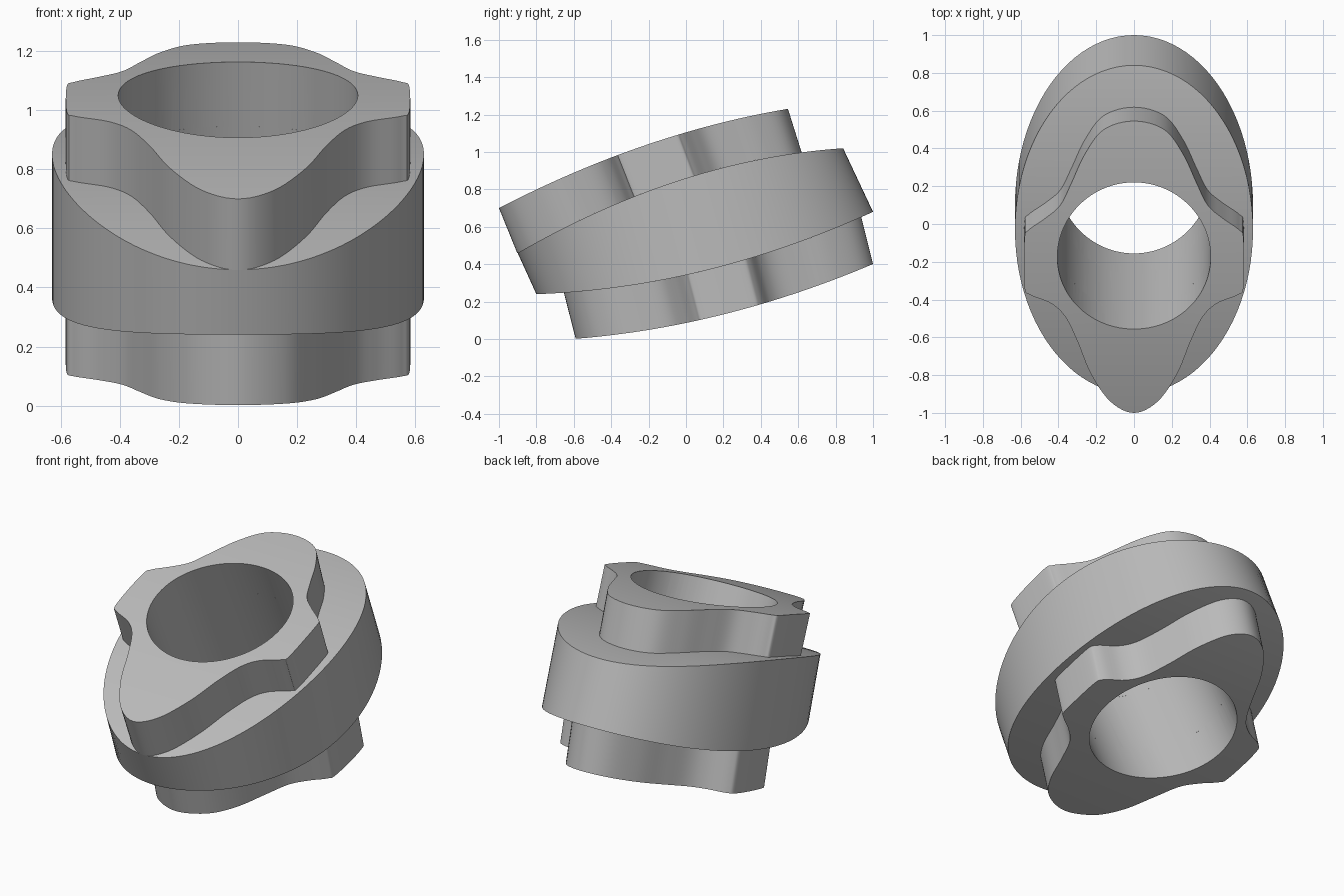
import bpy, bmesh, math
from mathutils import Vector

if "Cube" in bpy.data.objects:
    bpy.data.objects.remove(bpy.data.objects["Cube"])

grey = bpy.data.materials.new("plain grey")
grey.use_nodes = True
grey.diffuse_color = (0.5, 0.5, 0.5, 1)
grey.node_tree.nodes["Principled BSDF"].inputs["Base Color"].default_value = (0.5, 0.5, 0.5, 1)


def arch(height, slope, bend):
    """Surface curved along y only."""
    return lambda y: height + slope * y + bend * y * y


# The four curved surfaces that bound the layers
upper_top = arch(1.105, 0.292, -0.113)
middle_top = arch(0.86, 0.313, -0.146)
middle_bottom = arch(0.342, 0.221, 0.117)
lower_bottom = arch(0.086, 0.207, 0.108)


def smooth(points, steps=6):
    """Catmull-Rom curve through a half outline, mirrored at both tips."""
    pts = [Vector(p) for p in points]
    mirror = lambda p: Vector((-p.x, p.y))
    pts = [mirror(pts[1])] + pts + [mirror(pts[-2])]
    curve = []
    for a, b, c, d in zip(pts, pts[1:], pts[2:], pts[3:]):
        for i in range(steps):
            t = i / steps
            curve.append(b + 0.5 * t * (c - a + t * (2 * a - 5 * b + 4 * c - d
                                                     + t * (3 * (b - c) + d - a))))
    return curve + [pts[-2]]


def slab(name, half, top, bottom, top_y, bottom_y):
    """Loft a mirrored outline between two curved surfaces."""
    bm = bmesh.new()
    rows = []
    for x, y in half:
        yt, yb = top_y(y), bottom_y(y)
        rows.append([bm.verts.new(co) for co in (
            (-x, yt, top(yt)), (x, yt, top(yt)),
            (x, yb, bottom(yb)), (-x, yb, bottom(yb)))])
    for r, s in zip(rows, rows[1:]):
        for i in range(4):
            j = (i + 1) % 4
            bm.faces.new((r[i], r[j], s[j], s[i]))
    bmesh.ops.remove_doubles(bm, verts=bm.verts, dist=1e-5)
    bmesh.ops.recalc_face_normals(bm, faces=bm.faces)
    mesh = bpy.data.meshes.new(name)
    bm.to_mesh(mesh)
    bm.free()
    mesh.materials.append(grey)
    obj = bpy.data.objects.new(name, mesh)
    bpy.context.collection.objects.link(obj)
    return obj


# Lobed outlines, listed from the front tip to the back tip
upper_half = smooth([(0, -1), (.125, -.94), (.23, -.79), (.3, -.62), (.365, -.49),
                     (.44, -.42), (.55, -.375), (.58, -.33), (.58, -.08), (.555, -.03),
                     (.47, .03), (.39, .1), (.33, .22), (.26, .37), (.16, .5), (0, .545)])
lower_half = smooth([(0, -.59), (.16, -.53), (.26, -.4), (.33, -.22), (.39, -.08),
                     (.47, 0), (.555, .06), (.58, .11), (.58, .34), (.55, .4),
                     (.44, .45), (.365, .52), (.3, .65), (.23, .81), (.125, .95), (0, 1)])
oval_half = [(0.63 * math.sin(math.pi * i / 48), -math.cos(math.pi * i / 48))
             for i in range(49)]

keep = lambda y: y
layers = [
    slab("upper_lobed_layer", upper_half, upper_top, middle_top,
         keep, lambda y: 0.984 * y + 0.082),
    slab("middle_oval_layer", oval_half, middle_top, middle_bottom,
         lambda y: 0.87 * y - 0.03, lambda y: 0.9 * y + 0.1),
    slab("lower_lobed_layer", lower_half, middle_bottom, lower_bottom,
         lambda y: y - 0.063, keep),
]

# Round tilted bore through all layers
axis = Vector((0, -0.4, 0.85))
bpy.ops.mesh.primitive_cylinder_add(vertices=96, radius=0.406, depth=3,
                                    location=(0, 0.03, 0.615))
bore = bpy.context.object
bore.name = "bore_cutter"
bore.hide_render = True
bore.rotation_euler = axis.to_track_quat('Z', 'Y').to_euler()
bore.data.materials.append(grey)

for obj in layers:
    bpy.ops.object.select_all(action='DESELECT')
    obj.select_set(True)
    bpy.context.view_layer.objects.active = obj
    cut = obj.modifiers.new("bore", 'BOOLEAN')
    cut.operation = 'DIFFERENCE'
    cut.solver = 'EXACT'
    cut.object = bore
    bpy.ops.object.modifier_apply(modifier=cut.name)
    bpy.ops.object.shade_smooth_by_angle(angle=math.radians(30))

bpy.data.objects.remove(bore)
